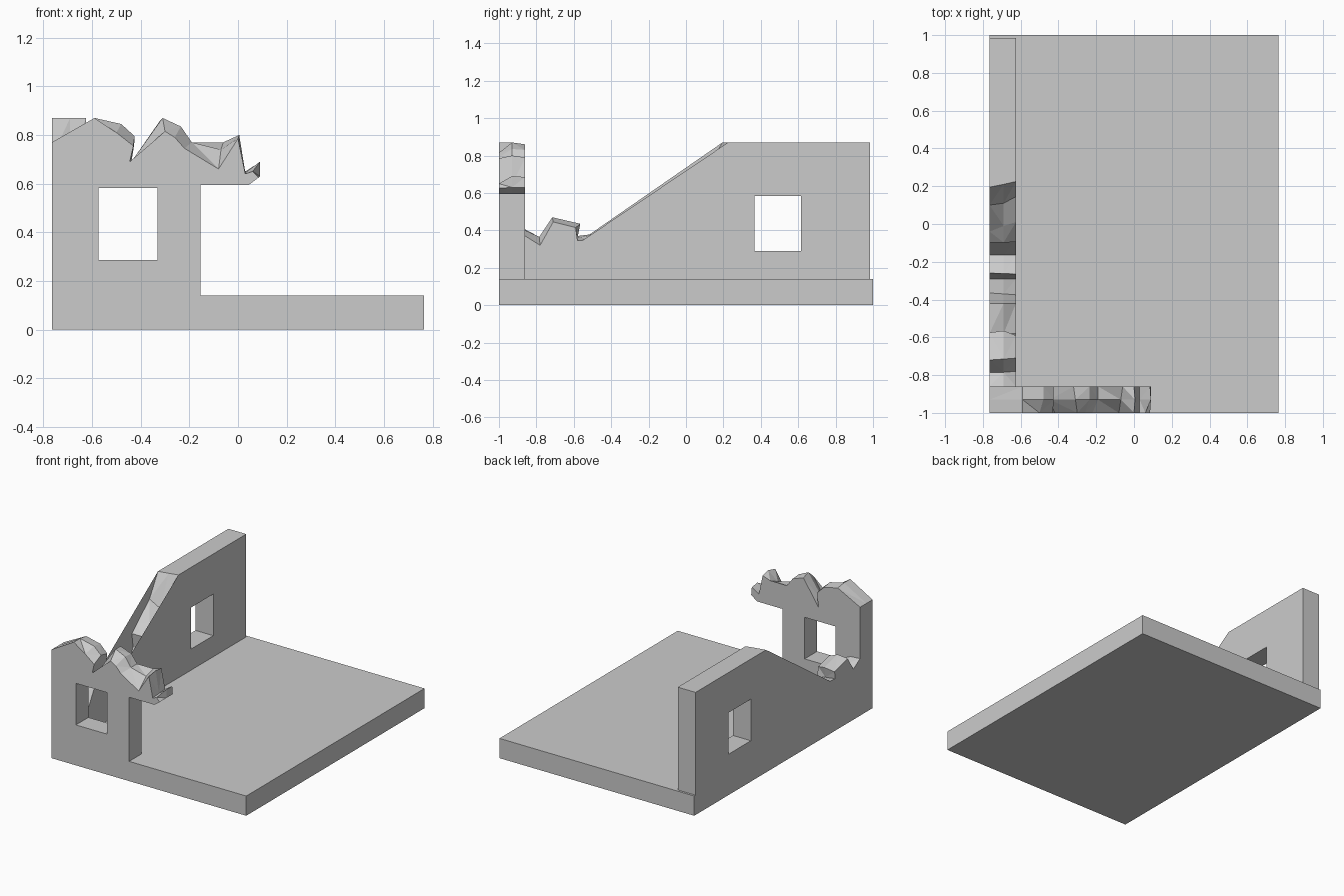
import bpy, bmesh

if "Cube" in bpy.data.objects:
    bpy.data.objects.remove(bpy.data.objects["Cube"])


def box(name, lo, hi):
    bpy.ops.mesh.primitive_cube_add(size=1, location=[(a + b) / 2 for a, b in zip(lo, hi)])
    ob = bpy.context.object
    ob.name = name
    ob.scale = [b - a for a, b in zip(lo, hi)]
    bpy.ops.object.transform_apply(location=False, rotation=False, scale=True)
    return ob


def broken_wall(name, rails, foot, place):
    """Loft outlines (depth, jagged top points), all closed by the same foot points."""
    bm = bmesh.new()
    rings = [[bm.verts.new(place(d, s, z)) for s, z in top + foot] for d, top in rails]
    for a, b in zip(rings, rings[1:]):
        for i in range(len(a)):
            j = (i + 1) % len(a)
            bm.faces.new((a[i], a[j], b[j], b[i]))
    bm.faces.new(rings[0])
    bm.faces.new(rings[-1])
    bmesh.ops.triangulate(bm, faces=bm.faces[:])
    bmesh.ops.recalc_face_normals(bm, faces=bm.faces[:])
    me = bpy.data.meshes.new(name)
    bm.to_mesh(me)
    bm.free()
    ob = bpy.data.objects.new(name, me)
    bpy.context.collection.objects.link(ob)
    return ob


def cut_window(wall, lo, hi):
    cutter = box(wall.name + "_window_cutter", lo, hi)
    cutter.hide_render = True
    cutter.display_type = 'WIRE'
    mod = wall.modifiers.new("window", 'BOOLEAN')
    mod.operation = 'DIFFERENCE'
    mod.solver = 'EXACT'
    mod.object = cutter


# floor slab
box("floor_slab", (-.765, -1, 0), (.765, 1, .14))

# front wall: broken crest at front face, middle and back face, with an overhang
front = [(-.765, .77), (-.59, .87), (-.5, .81), (-.43, .755), (-.445, .69), (-.42, .635),
         (-.3, .815), (-.26, .79), (-.22, .745), (-.08, .66), (0, .785), (.03, .64),
         (.06, .65), (.085, .625), (.045, .595)]
mid = [(-.765, .77), (-.59, .87), (-.48, .845), (-.425, .795), (-.43, .74), (-.445, .68),
       (-.31, .87), (-.235, .835), (-.19, .77), (-.07, .74), (.005, .8), (.03, .645),
       (.09, .69), (.09, .63), (.045, .595)]
back = [(-.765, .77), (-.59, .86), (-.48, .835), (-.425, .78), (-.43, .74), (-.44, .68),
        (-.32, .86), (-.235, .83), (-.19, .77), (-.06, .77), (0, .79), (.03, .65),
        (.085, .685), (.09, .63), (.045, .595)]
front_wall = broken_wall("front_wall", [(-1, front), (-.93, mid), (-.86, back)],
                         [(-.155, .595), (-.155, .14), (-.765, .14)],
                         lambda d, s, z: (s, d, z))
cut_window(front_wall, (-.573, -1.1, .287), (-.33, -.8, .582))

# side wall: broken crest on the inner face, middle and outer face
inner = [(-.86, .37), (-.78, .32), (-.71, .445), (-.59, .415), (-.58, .345), (-.42, .355),
         (-.375, .197), (-.29, .2), (-.265, .375), (-.165, .28), (-.085, .44),
         (-.095, .51), (.01, .595), (.145, .61), (.225, .87)]
middle = [(-.86, .40), (-.785, .365), (-.715, .47), (-.565, .435), (-.58, .36), (-.42, .39),
          (-.37, .215), (-.29, .22), (-.262, .36), (-.165, .285), (-.085, .44),
          (-.098, .54), (-.01, .60), (.11, .66), (.21, .87)]
outer = [(-.86, .405), (-.785, .36), (-.72, .46), (-.575, .42), (-.58, .37), (-.42, .38),
         (-.365, .215), (-.29, .22), (-.26, .35), (-.165, .285), (-.085, .44),
         (-.098, .54), (-.04, .59), (.1, .71), (.195, .87)]
side_wall = broken_wall("side_wall", [(-.625, inner), (-.69, middle), (-.765, outer)],
                        [(.985, .87), (.985, .14), (-.86, .14)],
                        lambda d, s, z: (d, s, z))
cut_window(side_wall, (-.9, .365, .29), (-.5, .615, .585))
